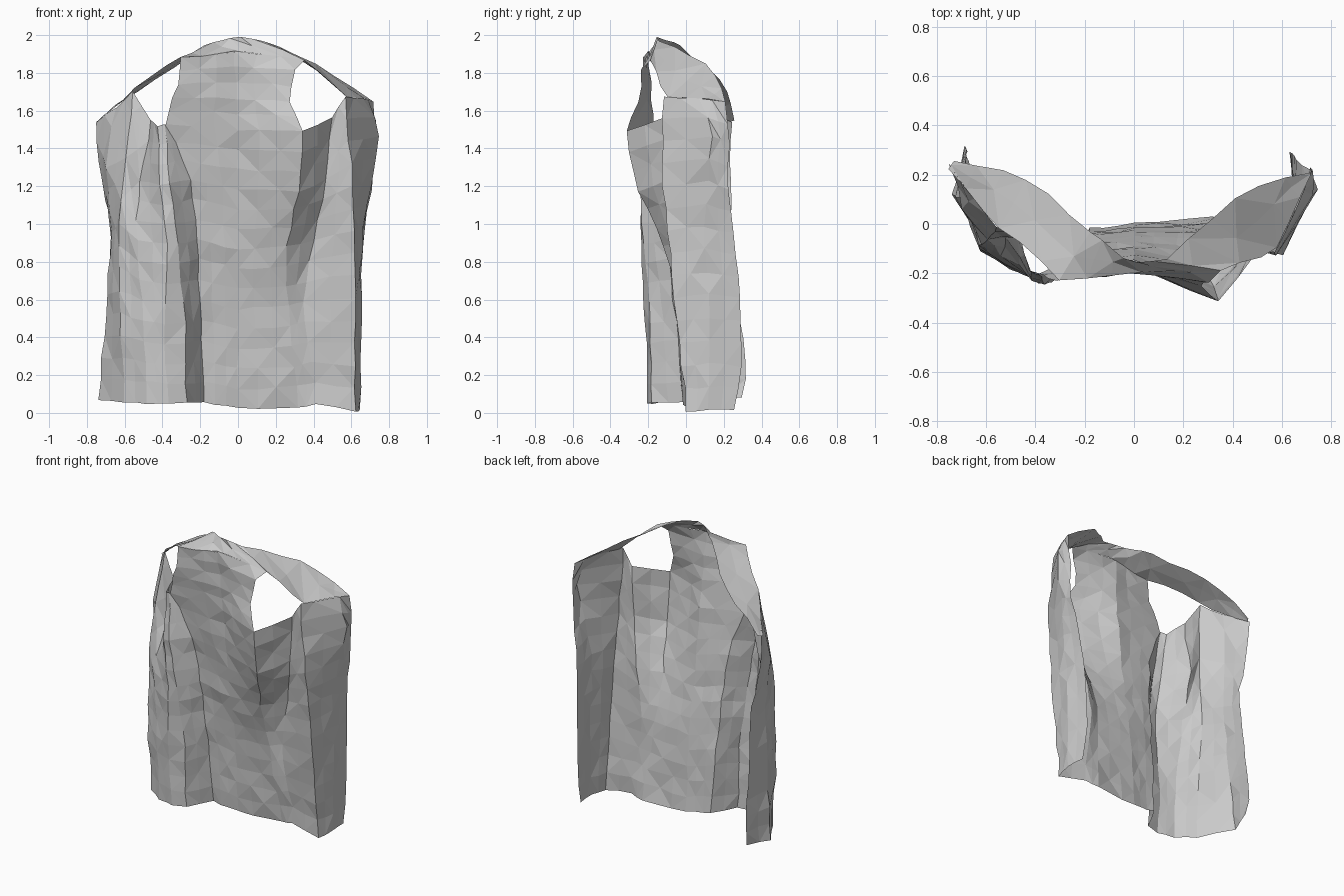
import bpy
import bmesh
from mathutils import Vector, noise

if "Cube" in bpy.data.objects:
    bpy.data.objects.remove(bpy.data.objects["Cube"], do_unlink=True)

# One cloth colour
cloth = bpy.data.materials.new("grey cloth")
cloth.use_nodes = True
colour = (0.6, 0.6, 0.6, 1)
cloth.diffuse_color = colour
cloth.node_tree.nodes["Principled BSDF"].inputs["Base Color"].default_value = colour


def resample(points, count):
    """Spread count + 1 points evenly along a polyline."""
    points = [Vector(p) for p in points]
    lengths = [(b - a).length for a, b in zip(points, points[1:])]
    total = sum(lengths)
    result = []
    for i in range(count + 1):
        rest = total * i / count
        for k, length in enumerate(lengths):
            if rest <= length or k == len(lengths) - 1:
                result.append(points[k].lerp(points[k + 1], min(rest / length, 1)))
                break
            rest -= length
    return result


def crumple(point):
    """Small cloth wrinkles that agree along shared seams."""
    return point + noise.noise_vector(point * 8) * 0.014


def sheet(name, strips, rows):
    """Loft a faceted cloth part; each strip is (fold a, fold b, columns)."""
    bm = bmesh.new()
    for fold_a, fold_b, columns in strips:
        start, end = resample(fold_a, rows), resample(fold_b, rows)
        grid = [[bm.verts.new(crumple(a.lerp(b, c / columns)))
                 for a, b in zip(start, end)] for c in range(columns + 1)]
        for c in range(columns):
            for r in range(rows):
                p, q = grid[c][r], grid[c + 1][r]
                s, t = grid[c + 1][r + 1], grid[c][r + 1]
                if (c + r) % 2:
                    halves = ((p, q, s), (p, s, t))
                else:
                    halves = ((p, q, t), (q, s, t))
                for corners in halves:
                    bm.faces.new(corners)
    bmesh.ops.remove_doubles(bm, verts=bm.verts, dist=0.002)
    mesh = bpy.data.meshes.new(name)
    bm.to_mesh(mesh)
    bm.free()
    mesh.materials.append(cloth)
    obj = bpy.data.objects.new(name, mesh)
    bpy.context.collection.objects.link(obj)
    return obj


# Fold lines of the right front panel, hem to top
right_edge = [(-.68, .3, .08), (-.69, .32, .2), (-.67, .24, 1), (-.75, .23, 1.38), (-.75, .24, 1.54)]
right_side = [(-.74, .12, .07), (-.7, .1, .5), (-.67, .08, 1), (-.7, .06, 1.3), (-.65, .11, 1.62)]
right_corner = [(-.6, -.1, .06), (-.62, -.1, .5), (-.63, -.08, 1), (-.6, -.08, 1.3), (-.55, -.01, 1.7)]
right_valley = [(-.48, -.18, .05), (-.5, -.18, .5), (-.54, -.15, 1), (-.52, -.06, 1.22), (-.46, -.05, 1.55)]
right_pleat = [(-.37, -.2, .05), (-.39, -.21, .4), (-.38, -.24, .9), (-.42, -.23, 1.25), (-.42, -.18, 1.52)]
right_ridge = [(-.27, -.18, .05), (-.28, -.19, .5), (-.33, -.23, 1), (-.36, -.24, 1.25), (-.39, -.2, 1.53)]

# Fold lines of the back panel
right_seam = [(-.18, -.02, .06), (-.2, -.05, .5), (-.22, -.12, 1), (-.25, -.15, 1.25), (-.38, -.2, 1.53),
              (-.37, -.21, 1.6), (-.32, -.23, 1.72), (-.3, -.23, 1.88)]
centre = [(0, 0, .02), (0, -.03, .5), (0, -.1, 1), (0, -.17, 1.5), (-.02, -.2, 1.92)]
left_seam = [(.32, .03, .03), (.26, -.04, .6), (.25, -.1, .83), (.33, -.26, 1.2), (.34, -.32, 1.49),
             (.27, -.25, 1.67), (.3, -.24, 1.82), (.35, -.19, 1.87)]

# Fold lines of the left front panel
left_valley = [(.42, .02, .05), (.34, -.01, .58), (.39, -.02, .88), (.46, -.09, 1.2), (.5, -.11, 1.56)]
left_corner = [(.62, 0, .01), (.62, -.06, .6), (.62, -.1, 1), (.6, -.13, 1.3), (.57, -.12, 1.68)]
left_side = [(.65, .12, .02), (.65, .12, .6), (.66, .1, 1), (.73, .13, 1.35), (.75, .14, 1.52), (.66, .06, 1.66)]
left_edge = [(.64, .26, .02), (.63, .3, .3), (.65, .27, .8), (.71, .22, 1.2), (.72, .23, 1.5), (.72, .21, 1.65)]

# Front and rear rims of the shoulder yoke, right to left
front_rim = [(-.75, .22, 1.54), (-.55, -.01, 1.71), (-.42, -.11, 1.81), (-.3, -.23, 1.88), (-.02, -.2, 1.92),
             (.35, -.19, 1.87), (.46, -.15, 1.78), (.57, -.12, 1.68), (.72, .2, 1.65)]
rear_rim = [(-.73, .25, 1.55), (-.6, .23, 1.66), (-.45, .2, 1.75), (-.18, -.03, 1.94), (-.01, -.16, 2),
            (.13, -.14, 1.97), (.35, .05, 1.88), (.47, .15, 1.82), (.72, .21, 1.65)]


def yoke_part(name, first, last, rows):
    return sheet(name, [(rear_rim[first:last], front_rim[first:last], 2)], rows)


sheet("right_front_panel", [
    (right_edge, right_side, 2),
    (right_side, right_corner, 2),
    (right_corner, right_valley, 2),
    (right_valley, right_pleat, 2),
    (right_pleat, right_ridge, 1),
    (right_ridge, right_seam[:5], 2),
], 14)
sheet("back_panel", [
    (right_seam[:5], centre[:4], 3),
    (centre[:4], left_seam[:5], 3),
], 14)
sheet("upper_back", [
    (right_seam[4:], centre[3:], 3),
    (centre[3:], left_seam[4:], 3),
], 5)
sheet("left_front_panel", [
    (left_seam[:5], left_valley, 2),
    (left_valley, left_corner, 2),
    (left_corner, left_side, 2),
    (left_side, left_edge, 2),
], 14)
yoke_part("right_shoulder", 0, 4, 6)
yoke_part("collar", 3, 6, 6)
yoke_part("left_shoulder", 5, 9, 6)
